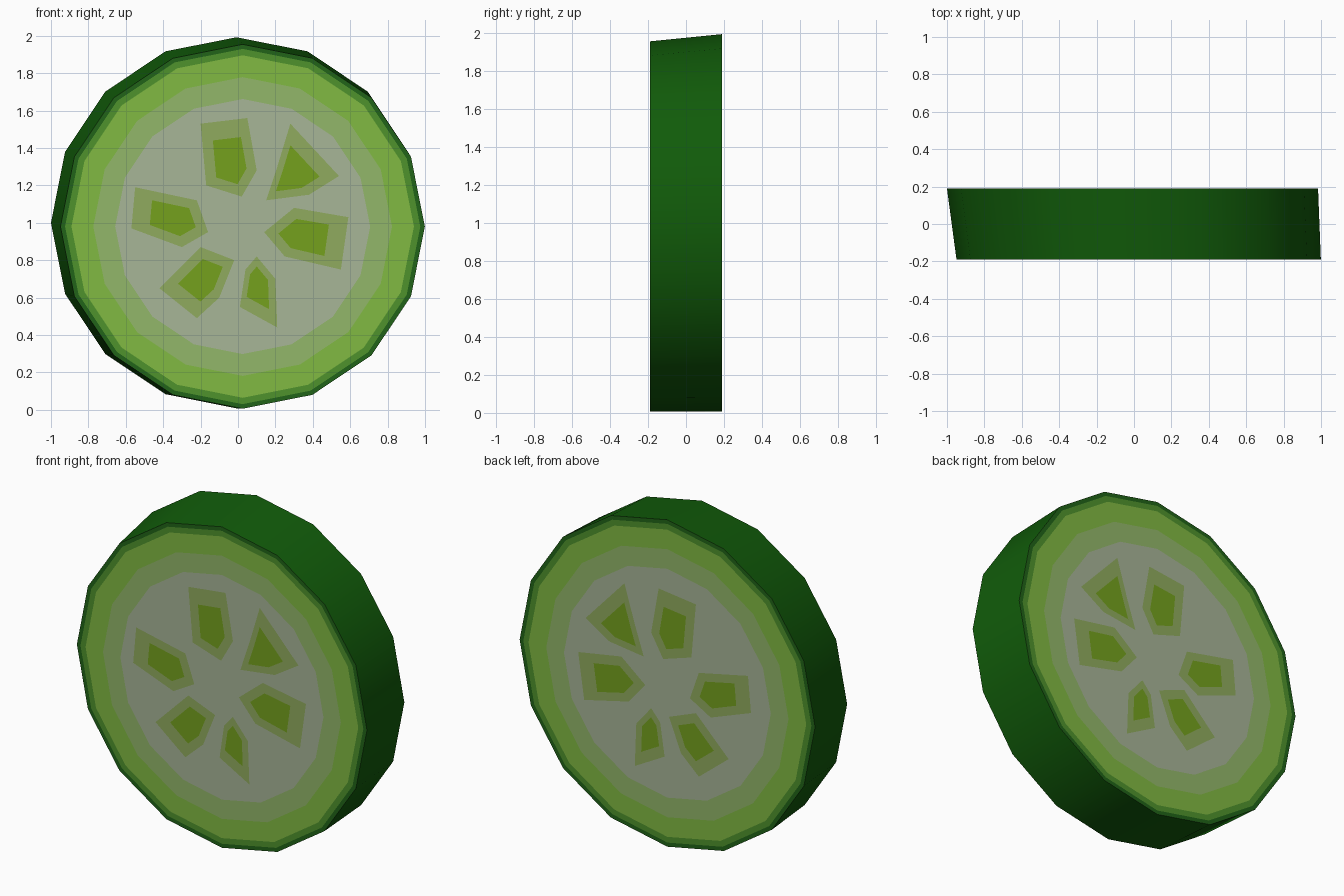
import bpy, bmesh
from math import cos, sin, pi, radians

if "Cube" in bpy.data.objects:
    bpy.data.objects.remove(bpy.data.objects["Cube"])

SIDES, HALF = 16, 0.19
FRONT = (0.025, 0.980, 0.974)   # centre x, centre z, radius
BACK = (-0.008, 1.0, 0.992)


def mat(name, r, g, b):
    m = bpy.data.materials.new(name)
    m.diffuse_color = [(c / 255) ** 2.2 for c in (r, g, b)] + [1]
    m.use_nodes = True
    m.node_tree.nodes["Principled BSDF"].inputs["Base Color"].default_value = m.diffuse_color
    return m


def finish(name, bm, mats):
    me = bpy.data.meshes.new(name)
    bm.to_mesh(me)
    bm.free()
    for m in mats:
        me.materials.append(m)
    ob = bpy.data.objects.new(name, me)
    bpy.context.collection.objects.link(ob)
    return ob


def ring(bm, circle, y, f):
    cx, cz, r = circle
    return [bm.verts.new((cx + f * r * cos(2 * pi * i / SIDES), y,
                          cz + f * r * sin(2 * pi * i / SIDES))) for i in range(SIDES)]


def bridge(bm, a, b, index):
    for i in range(SIDES):
        j = (i + 1) % SIDES
        bm.faces.new((a[i], a[j], b[j], b[i])).material_index = index


# slice body: skewed 16-sided disc, caps coloured in concentric bands
bands = [mat("skin", 24, 92, 18), mat("inner_skin", 38, 100, 30),
         mat("rim_green", 80, 145, 48), mat("flesh_green", 128, 184, 68),
         mat("flesh_mid", 145, 182, 105), mat("flesh_pale", 166, 180, 150)]
steps = [0.975, 0.94, 0.82, 0.70]
bm = bmesh.new()
rims = []
for circle, y in ((FRONT, -HALF), (BACK, HALF)):
    outer = ring(bm, circle, y, 1)
    rims.append(outer)
    for k, f in enumerate(steps):
        inner = ring(bm, circle, y, f)
        bridge(bm, outer, inner, k + 1)
        outer = inner
    bm.faces.new(outer).material_index = 5
bridge(bm, rims[0], rims[1], 0)
bmesh.ops.recalc_face_normals(bm, faces=bm.faces)
body = finish("slice_body", bm, bands)
bpy.context.view_layer.objects.active = body
body.select_set(True)
bpy.ops.object.shade_smooth_by_angle(angle=radians(40))

# seed pockets: flat patches with a darker heart, on both cut faces
pockets = [
    [(-.20, 1.53), (.05, 1.56), (.10, 1.28), (.02, 1.14), (-.17, 1.20)],
    [(.28, 1.53), (.54, 1.25), (.38, 1.15), (.15, 1.12), (.21, 1.30)],
    [(.59, 1.03), (.55, .75), (.25, .82), (.14, .95), (.30, 1.08)],
    [(.21, .44), (.01, .55), (.04, .75), (.10, .82), (.20, .70)],
    [(-.42, .65), (-.22, .49), (-.10, .60), (-.02, .80), (-.20, .87)],
    [(-.55, 1.19), (-.57, .97), (-.30, .87), (-.16, .95), (-.22, 1.12)],
]
tones = [mat("pocket_edge", 143, 170, 95), mat("pocket_heart", 116, 160, 35)]
for side, label in ((-1, "front"), (1, "back")):
    bm = bmesh.new()
    for pts in pockets:
        # heart shrinks towards a point on the inner side of the pocket
        mx = sum(p[0] for p in pts) / 5 * 0.9
        mz = 0.98 + (sum(p[1] for p in pts) / 5 - 0.98) * 0.9
        for k, s in enumerate((1.0, 0.6)):
            loop = [bm.verts.new((mx + (x - mx) * s, side * (HALF + .001 + .001 * k),
                                  mz + (z - mz) * s)) for x, z in pts]
            face = bm.faces.new(loop)
            face.material_index = k
            face.normal_update()
            if face.normal.y * side < 0:
                face.normal_flip()
    finish("seed_pockets_" + label, bm, tones)
